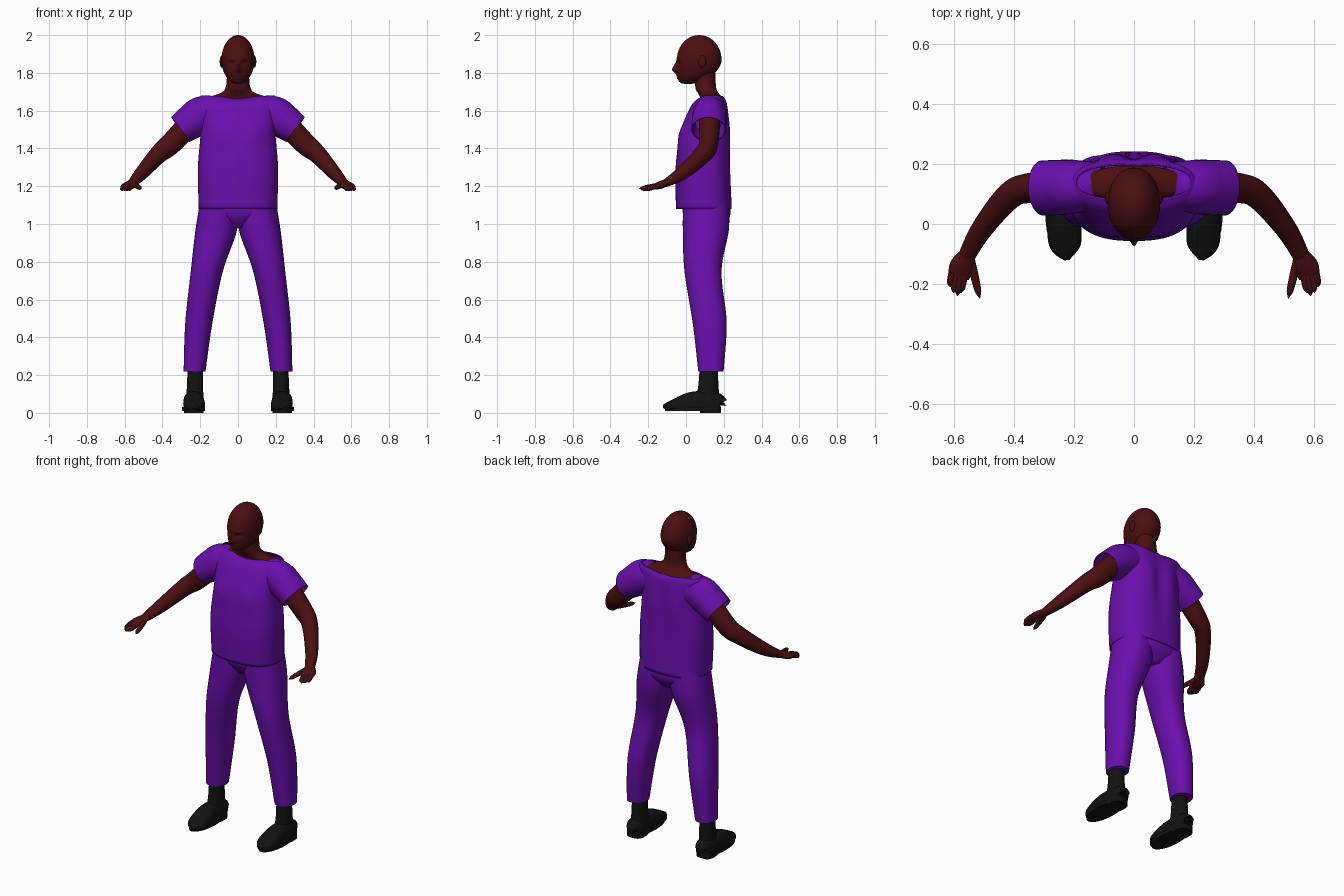
import bpy, bmesh, math
from mathutils import Vector

if "Cube" in bpy.data.objects:
    bpy.data.objects.remove(bpy.data.objects["Cube"])


def material(name, red, green, blue):
    mat = bpy.data.materials.new(name)
    mat.use_nodes = True
    mat.diffuse_color = (red, green, blue, 1)
    shader = mat.node_tree.nodes["Principled BSDF"]
    shader.inputs["Base Color"].default_value = mat.diffuse_color
    return mat


skin = material("dark skin", .07, .005, .005)
cloth = material("purple cloth", .144, .005, .42)
leather = material("black leather", .006, .006, .006)


def spline(rows, steps):
    """Smooth interpolation through rows of numbers."""
    smooth = []
    last = len(rows) - 1
    for i in range(last):
        before, start = rows[max(i - 1, 0)], rows[i]
        end, after = rows[i + 1], rows[min(i + 2, last)]
        for k in range(steps):
            t = k / steps
            smooth.append([
                q + t / 2 * (r - p + t * (2 * p - 5 * q + 4 * r - s + t * (3 * q - p - 3 * r + s)))
                for p, q, r, s in zip(before, start, end, after)])
    return smooth + [rows[-1]]


def loft(name, rows, mat, flat=False, side=1, power=2, segments=32, steps=8,
         sculpt=None, shell=0):
    """Skin over oval rings (x, y, z, half width, half depth), level or across the path."""
    rings = spline(rows, steps)
    bm = bmesh.new()
    loops = []
    for i, (x, y, z, width, depth) in enumerate(rings):
        across, along = Vector((1, 0, 0)), Vector((0, 1, 0))
        if not flat:
            previous, following = rings[max(i - 1, 0)], rings[min(i + 1, len(rings) - 1)]
            heading = (Vector(following[:3]) - Vector(previous[:3])).normalized()
            across = heading.cross(Vector((0, 0, 1))).normalized()
            along = across.cross(heading)
        loop = []
        for k in range(segments):
            angle = math.tau * k / segments
            c, s = math.cos(angle), math.sin(angle)
            co = Vector((x, y, z))
            co += across * width * math.copysign(abs(c) ** (2 / power), c)
            co += along * depth * math.copysign(abs(s) ** (2 / power), s)
            if sculpt:
                sculpt(co)
            co.x *= side
            loop.append(bm.verts.new(co))
        loops.append(loop)
    for lower, upper in zip(loops, loops[1:]):
        for k in range(segments):
            bm.faces.new((lower[k - 1], lower[k], upper[k], upper[k - 1]))
    if not shell:
        bm.faces.new(loops[0])
        bm.faces.new(loops[-1])
    bmesh.ops.recalc_face_normals(bm, faces=bm.faces)
    mesh = bpy.data.meshes.new(name)
    bm.to_mesh(mesh)
    bm.free()
    mesh.materials.append(mat)
    ob = bpy.data.objects.new(name, mesh)
    bpy.context.collection.objects.link(ob)
    if shell:
        ob.modifiers.new("thickness", "SOLIDIFY").thickness = shell
    bpy.ops.object.select_all(action="DESELECT")
    bpy.context.view_layer.objects.active = ob
    ob.select_set(True)
    bpy.ops.object.shade_smooth_by_angle(angle=math.radians(50))


def ball(name, centre, radii, mat, rings=16, **options):
    """Ellipsoid made of level rings."""
    x, y, z = centre
    width, depth, height = radii
    rows = []
    for i in range(rings + 1):
        angle = (i / rings - .5) * math.pi * .98
        reach = math.cos(angle)
        rows.append((x, y, z + height * math.sin(angle), width * reach, depth * reach))
    loft(name, rows, mat, flat=True, steps=1, **options)


def bell(co, x, z, spread_x, spread_z):
    """Soft bump, mirrored over the middle."""
    return math.exp(-((abs(co.x) - x) / spread_x) ** 2 - ((co.z - z) / spread_z) ** 2)


# Head: the lower half slides forward into a jaw, then the face is pushed in and out
def shape_face(co):
    low = max(0, (1.87 - co.z) / .13)
    front = co.y < .04
    co.y -= .06 * low ** 2
    if front:
        nose = bell(co, 0, 1.815, .014, .018) + bell(co, 0, 1.84, .01, .02) / 2
        brow = bell(co, .03, 1.875, .024, .01)
        eyes = bell(co, .032, 1.852, .016, .01)
        lips = bell(co, 0, 1.787, .02, .006) + bell(co, 0, 1.772, .02, .006)
        chin = bell(co, 0, 1.75, .025, .015)
        co.y += .01 * eyes - .024 * nose - .006 * (brow + lips + chin)


ball("head", (0, .07, 1.87), (.087, .118, .13), skin, rings=80, segments=96,
     power=2.1, sculpt=shape_face)

# Neck running out into the shoulders
loft("neck_and_shoulders", [
    (0, .125, 1.6, .18, .065), (0, .135, 1.66, .18, .06), (0, .12, 1.69, .1, .055),
    (0, .105, 1.72, .066, .055), (0, .1, 1.8, .058, .055)], skin, flat=True)


# Shirt body with chest, shoulder blades, spine groove and dipped neckline
def drape(co):
    if co.y < .08:
        co.y -= .012 * bell(co, .09, 1.47, .06, .06)
    elif co.y > .15:
        co.y += .012 * (bell(co, .08, 1.5, .05, .12) - bell(co, 0, 1.4, .03, .2))
    co.z -= .014 * bell(co, 0, 1.68, .09, .03)


loft("shirt_body", [
    (0, .095, 1.08, .208, .148), (0, .09, 1.3, .212, .145), (0, .1, 1.5, .198, .125),
    (0, .125, 1.64, .215, .09), (0, .14, 1.68, .195, .06)],
    cloth, flat=True, power=2.5, segments=64, sculpt=drape, shell=.006)

# Trouser seat
loft("trouser_seat", [
    (0, .105, 1.13, .19, .12), (0, .11, 1.05, .18, .125), (0, .11, .98, .05, .08)],
    cloth, flat=True, power=2.4)


def keep_above_sole(co):
    co.z = max(co.z, .012)


def limb(part, *args, **options):
    """The same loft on both sides."""
    for side, word in ((1, "left"), (-1, "right")):
        loft(f"{word}_{part}", *args, side=side, **options)


for side, word in ((1, "left"), (-1, "right")):
    ball(word + "_ear", (.085, .086, 1.86), (.012, .02, .033), skin, side=side)

# Sleeve
limb("sleeve", [(.1, .13, 1.59, .075, .085), (.19, .125, 1.578, .088, .098),
                (.25, .122, 1.54, .092, .092), (.305, .12, 1.5, .092, .082)],
     cloth, shell=.006)

# Arm and palm
limb("arm", [(.19, .125, 1.6, .06, .065), (.35, .12, 1.43, .05, .058),
             (.42, .09, 1.37, .045, .05), (.51, -.02, 1.27, .036, .037),
             (.56, -.11, 1.215, .028, .02)], skin)
limb("palm", [(.55, -.09, 1.225, .022, .018), (.575, -.14, 1.205, .04, .02),
              (.585, -.18, 1.195, .034, .012)], skin)


def finger(name, base, reach):
    """Tapering digit with a rounded tip."""
    rows = []
    for i in range(7):
        t = i / 6
        radius = .001 + .013 * math.sqrt(1 - t ** 4)
        rows.append((*(Vector(base) + Vector(reach) * t), radius, radius))
    limb(name, rows, skin, segments=12, steps=2)


lengths = {"little": .05, "ring": .07, "middle": .08, "index": .07}
for i, (name, length) in enumerate(lengths.items()):
    finger(name + "_finger", (.605 - .0125 * i, -.16, 1.2), (.01, -length, -.018))
finger("thumb", (.545, -.12, 1.208), (-.03, -.128, -.02))

# Trouser leg
limb("trouser_leg", [
    (.1, .105, 1.13, .098, .12), (.115, .105, .97, .11, .122), (.165, .09, .75, .085, .098),
    (.207, .125, .48, .072, .09), (.23, .132, .22, .058, .067)],
    cloth, flat=True, power=2.2)

# Boot shaft, shoe upper, sole and heel
limb("boot_shaft", [(.227, .12, .25, .04, .047), (.228, .118, .13, .043, .055),
                    (.23, .11, .05, .05, .07)], leather, flat=True)
limb("shoe_upper", [
    (.232, .185, .05, .02, .02), (.232, .17, .055, .045, .05), (.234, .04, .055, .055, .058),
    (.23, -.07, .038, .053, .032), (.224, -.12, .034, .01, .01)],
    leather, power=2.4, sculpt=keep_above_sole)
limb("sole", [(.235, .035, z, .061, .147) for z in (.01, .03)], leather, flat=True, steps=1)
limb("heel", [(.234, .13, z, .051, .056) for z in (0, .035)], leather, flat=True,
     power=3, steps=1)
